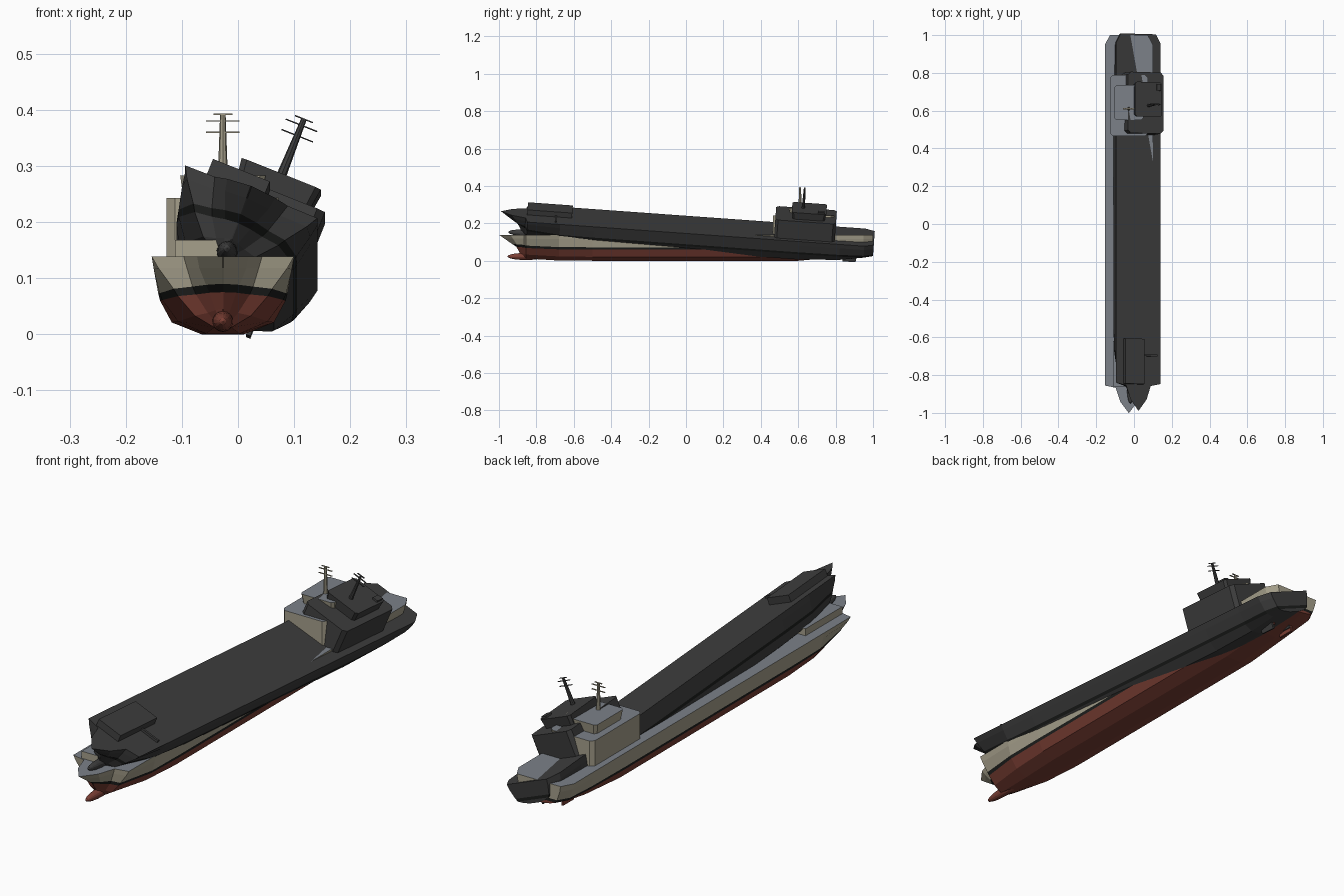
import bpy, bmesh, math
from mathutils import Matrix

if "Cube" in bpy.data.objects:
    bpy.data.objects.remove(bpy.data.objects["Cube"])


def material(name, rgb):
    m = bpy.data.materials.new(name)
    m.diffuse_color = (*rgb, 1)
    m.use_nodes = True
    m.node_tree.nodes["Principled BSDF"].inputs["Base Color"].default_value = m.diffuse_color
    return m


RED = material("red_bottom", (0.20, 0.05, 0.035))
BLACK = material("black_waterline", (0.012, 0.013, 0.012))
BEIGE = material("beige_paint", (0.38, 0.35, 0.26))
GREY = material("grey_deck", (0.20, 0.22, 0.25))
DARK = material("charcoal", (0.047, 0.047, 0.047))


def make(name, bm, mats, matrix):
    bmesh.ops.recalc_face_normals(bm, faces=bm.faces)
    me = bpy.data.meshes.new(name)
    bm.to_mesh(me)
    bm.free()
    for m in mats:
        me.materials.append(m)
    ob = bpy.data.objects.new(name, me)
    bpy.context.collection.objects.link(ob)
    ob.matrix_world = matrix
    return ob


# Hull stations: y per level (or one y), half widths and heights from keel to deck
MID_W = [.038, .091, .112, .115, .123, .127]
MID_Z = [0, .021, .06, .072, .115, .139]
STATIONS = [
    ([-.88, -.89, -.907, -.93, -.97, -1.0], [.001] * 6, [.02, .045, .075, .09, .118, .139]),
    ([-.875, -.88, -.89, -.905, -.925, -.94], [.004, .013, .024, .03, .042, .046],
     [.019, .043, .074, .088, .118, .139]),
    ([-.865, -.866, -.867, -.867, -.867, -.867], [.007, .027, .048, .054, .064, .07],
     [.016, .038, .071, .085, .118, .139]),
    ([-.855] * 6, [.015, .05, .08, .088, .115, .127], [.012, .033, .068, .081, .118, .139]),
    ([-.68] * 6, [.03, .08, .108, .113, .123, .127], [.001, .023, .061, .073, .115, .139]),
    ([-.5] * 6, MID_W, MID_Z),
    ([.6] * 6, MID_W, MID_Z),
    ([.82] * 6, [.035, .082, .108, .113, .123, .127], [.02, .032, .061, .073, .115, .139]),
    ([.95] * 6, [.03, .07, .1, .108, .122, .127], [.043, .05, .064, .076, .115, .139]),
    ([1.0] * 6, [.022, .052, .077, .084, .096, .1], [.052, .057, .066, .078, .115, .139]),
]


def hull(name, mats, matrix):
    bm = bmesh.new()
    rings = []
    for ys, ws, zs in STATIONS:
        left = [bm.verts.new((-w, y, z)) for y, w, z in zip(ys, ws, zs)]
        right = [bm.verts.new((w, y, z)) for y, w, z in zip(ys, ws, zs)]
        rings.append((left, right))
    band = [0, 0, 1, 2, 2]          # material for each strake, keel to deck

    def quad(verts, mat):
        bm.faces.new(verts).material_index = mat

    for (la, ra), (lb, rb) in zip(rings, rings[1:]):
        for i in range(5):
            quad((la[i], la[i + 1], lb[i + 1], lb[i]), band[i])
            quad((ra[i], rb[i], rb[i + 1], ra[i + 1]), band[i])
        quad((la[0], lb[0], rb[0], ra[0]), 0)
        quad((la[5], ra[5], rb[5], lb[5]), 3)
    for left, right in (rings[0], rings[-1]):    # stem and transom
        for i in range(5):
            quad((left[i], right[i], right[i + 1], left[i + 1]), band[i])
    make(name, bm, mats, matrix)


def block(name, x, y, z, mats, matrix, corner=0, foot=1):
    """Box with optional cut vertical corners, a narrower foot and a deck-coloured top."""
    bm = bmesh.new()
    c = corner
    plan = [(x[0] + c, y[0]), (x[1] - c, y[0]), (x[1], y[0] + c), (x[1], y[1] - c),
            (x[1] - c, y[1]), (x[0] + c, y[1]), (x[0], y[1] - c), (x[0], y[0] + c)]
    if c == 0:
        plan = plan[1::2]
    cx, cy = sum(x) / 2, sum(y) / 2
    low = [bm.verts.new((cx + (a - cx) * foot, cy + (b - cy) * foot, z[0])) for a, b in plan]
    top = [bm.verts.new((a, b, z[1])) for a, b in plan]
    n = len(plan)
    for i in range(n):
        j = (i + 1) % n
        bm.faces.new((low[i], low[j], top[j], top[i]))
    bm.faces.new(low[::-1])
    bm.faces.new(top).material_index = len(mats) - 1
    make(name, bm, mats, matrix)


def bulb(name, mat, matrix):
    bm = bmesh.new()
    bmesh.ops.create_uvsphere(bm, u_segments=14, v_segments=10, radius=1)
    bmesh.ops.transform(bm, verts=bm.verts, matrix=Matrix.Translation((0, -.855, .023))
                        @ Matrix.Diagonal((.019, .1, .019, 1)) @ Matrix.Rotation(math.pi / 2, 4, 'X'))
    make(name, bm, [mat], matrix)


def mast(name, mat, matrix):
    bm = bmesh.new()
    bmesh.ops.create_cone(bm, cap_ends=True, segments=8, radius1=.009, radius2=.005, depth=.112,
                          matrix=Matrix.Translation((0, .61, .335)))
    for z, half in ((.36, .03), (.38, .03), (.392, .017)):
        bmesh.ops.create_cube(bm, size=1, matrix=Matrix.Translation((0, .61, z))
                              @ Matrix.Diagonal((half * 2, .006, .002, 1)))
    make(name, bm, [mat], matrix)


def ship(tag, matrix, red, black, paint, deck):
    both = [paint, deck]
    hull(tag + "_hull", [red, black, paint, deck], matrix)
    bulb(tag + "_bow_bulb", red, matrix)
    block(tag + "_foredeck_house", (-.085, .024), (-.86, -.62), (.135, .168), both, matrix)
    block(tag + "_breakwater", (.024, .105), (-.71, -.70), (.135, .148), [paint], matrix)
    block(tag + "_main_house", (-.1, .1), (.465, .79), (.135, .243), both, matrix, .015)
    block(tag + "_bridge", (-.076, .076), (.55, .735), (.243, .283), both, matrix, .01, .93)
    block(tag + "_bridge_locker", (.045, .068), (.69, .725), (.283, .291), [paint], matrix)
    mast(tag + "_mast", paint, matrix)
    for i, x in enumerate((-.045, .045)):
        block(f"{tag}_rudder_{i + 1}", (x - .004, x + .004), (.84, .91), (.012, .05), [red], matrix)


# Upright painted ship, and a charcoal one rolled and pitched through it
ship("painted", Matrix.Translation((-.027, 0, 0)), RED, BLACK, BEIGE, GREY)
tilt = (Matrix.Translation((-.028, 0, .064)) @ Matrix.Rotation(math.radians(-4.1), 4, 'X')
        @ Matrix.Rotation(math.radians(21.8), 4, 'Y'))
ship("charcoal", tilt, DARK, BLACK, DARK, DARK)
